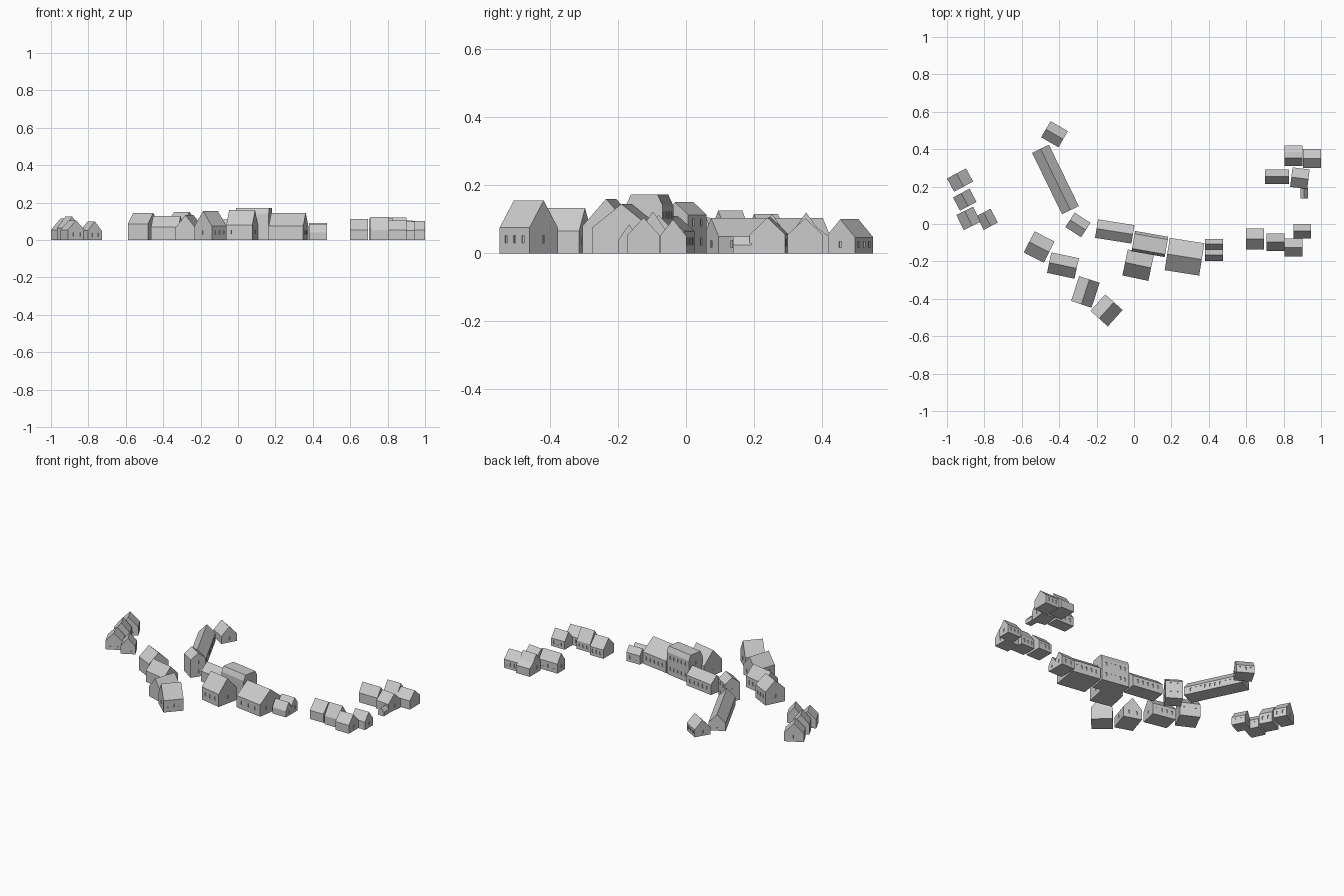
import bpy, bmesh
from math import radians
from mathutils import Matrix, Vector

if "Cube" in bpy.data.objects:
    bpy.data.objects.remove(bpy.data.objects["Cube"])


def new_object(name, bm, cx, cy, angle):
    bmesh.ops.recalc_face_normals(bm, faces=bm.faces)
    me = bpy.data.meshes.new(name)
    bm.to_mesh(me)
    bm.free()
    ob = bpy.data.objects.new(name, me)
    ob.matrix_world = Matrix.Translation((cx, cy, 0)) @ Matrix.Rotation(radians(angle), 4, 'Z')
    bpy.context.collection.objects.link(ob)
    return ob


def prism(profile, length):
    """Extrude a (y, z) profile along x, centred."""
    bm = bmesh.new()
    f = bm.faces.new([bm.verts.new((-length / 2, y, z)) for y, z in profile])
    ext = bmesh.ops.extrude_face_region(bm, geom=[f])
    bmesh.ops.translate(bm, vec=(length, 0, 0),
                        verts=[v for v in ext['geom'] if isinstance(v, bmesh.types.BMVert)])
    return bm


def house(name, cx, cy, length, width, angle, eave, ridge,
          south=0, north=3, east=1, west=1, flat=0.0, rows=1):
    """Gabled block, ridge along local x, with rows of recessed windows."""
    w = width / 2
    top = [(flat / 2, ridge), (-flat / 2, ridge)] if flat else [(0, ridge)]
    ob = new_object(name, prism([(-w, 0), (w, 0), (w, eave)] + top + [(-w, eave)], length), cx, cy, angle)

    # window recesses on each wall
    bm = bmesh.new()
    ww, wh, depth = 0.009, min(0.022, eave * 0.4), 0.008
    for row in range(rows):
        z = eave * (row + 0.6) / rows if rows > 1 else eave * 0.55
        for count, axis, sign in ((south, 1, -1), (north, 1, 1), (east, 0, 1), (west, 0, -1)):
            span = length if axis else width
            wall = (width if axis else length) / 2
            for i in range(count):
                t = span * ((i + 0.5) / count - 0.5) * 0.85
                loc = Vector((t, sign * wall, z)) if axis else Vector((sign * wall, t, z))
                size = (ww, depth, wh) if axis else (depth, ww, wh)
                bmesh.ops.create_cube(bm, size=1, matrix=Matrix.Translation(loc) @ Matrix.Diagonal((*size, 1)))
    cutter = new_object(name + "_window_cutter", bm, cx, cy, angle)
    cutter.hide_render = True
    mod = ob.modifiers.new("windows", 'BOOLEAN')
    mod.operation, mod.solver, mod.object = 'DIFFERENCE', 'EXACT', cutter
    bpy.context.view_layer.objects.active = ob
    bpy.ops.object.modifier_apply(modifier=mod.name)
    bpy.data.objects.remove(cutter)
    return ob


# west cottages
house("west_cottage_1", -0.93, 0.235, 0.08, 0.115, -62, 0.055, 0.115, 0, 2, 2, 1)
house("west_cottage_2", -0.905, 0.13, 0.08, 0.10, -62, 0.065, 0.125, 0, 2, 1, 1)
house("west_cottage_3", -0.885, 0.03, 0.09, 0.10, -64, 0.055, 0.105, 0, 2, 2, 1)
house("west_cottage_4", -0.785, 0.025, 0.083, 0.085, -62, 0.05, 0.10, 0, 2, 2, 1)

# long barn with its end house and gate tower
house("long_barn", -0.42, 0.238, 0.365, 0.10, -64, 0.05, 0.103, 0, 10, 1, 1)
house("north_house", -0.425, 0.48, 0.107, 0.10, -30, 0.047, 0.10, 0, 3, 1, 1)
house("gate_house", -0.30, -0.005, 0.10, 0.092, -33, 0.113, 0.15, 0, 2, 1, 1, rows=2)

# central range
house("low_wing", -0.103, -0.04, 0.197, 0.10, -9, 0.065, 0.11, 0, 5, 0, 0)
house("main_hall", 0.085, -0.107, 0.18, 0.11, -10, 0.14, 0.172, 0, 5, 1, 1, flat=0.08, rows=2)
house("hall_front_wing", 0.022, -0.22, 0.142, 0.142, -12, 0.08, 0.16, 3, 0, 1, 1)
house("great_house", 0.27, -0.175, 0.187, 0.175, -9, 0.075, 0.145, 3, 5, 2, 0)
house("east_annex_north", 0.428, -0.108, 0.095, 0.057, 0, 0.055, 0.092, 0, 2, 1, 0)
house("east_annex_south", 0.428, -0.167, 0.095, 0.062, 0, 0.04, 0.085, 0, 0, 1, 0)

# south-west row
house("row_house_1", -0.507, -0.123, 0.12, 0.127, -27, 0.085, 0.145, 0, 3, 1, 1)
house("row_house_2", -0.38, -0.222, 0.15, 0.112, -12, 0.07, 0.13, 0, 4, 1, 1)
house("row_house_3", -0.26, -0.363, 0.14, 0.115, 72, 0.065, 0.133, 1, 2, 2, 0)
house("row_house_4", -0.147, -0.462, 0.118, 0.125, 48, 0.075, 0.155, 3, 2, 1, 1)

# east row
house("east_house_1", 0.647, -0.08, 0.095, 0.11, 0, 0.055, 0.112, 0, 3, 1, 0)
house("east_house_2", 0.757, -0.097, 0.095, 0.095, 0, 0.053, 0.123, 0, 3, 0, 0)
house("east_house_3", 0.853, -0.125, 0.095, 0.095, 0, 0.053, 0.105, 0, 3, 1, 0)
house("east_house_4", 0.90, -0.038, 0.095, 0.078, 0, 0.05, 0.10, 0, 3, 1, 0)

# north-east farmyard
house("farm_barn", 0.765, 0.253, 0.13, 0.078, 0, 0.06, 0.115, 0, 3, 0, 1)
house("farm_house", 0.853, 0.353, 0.095, 0.085, 0, 0.06, 0.12, 0, 0, 0, 1)
house("farm_east_house", 0.951, 0.35, 0.097, 0.103, 0, 0.055, 0.103, 0, 3, 0, 0)
house("farm_front_house", 0.887, 0.245, 0.092, 0.105, -7, 0.055, 0.105, 0, 2, 1, 0)
house("porch", 0.91, 0.165, 0.055, 0.04, 90, 0.025, 0.05, 0, 0, 0, 0)

# lean-to behind the farm house
new_object("lean_to", prism([(-0.03, 0), (0.025, 0), (0.025, 0.05), (-0.03, 0.09)], 0.095), 0.853, 0.395, 0)
